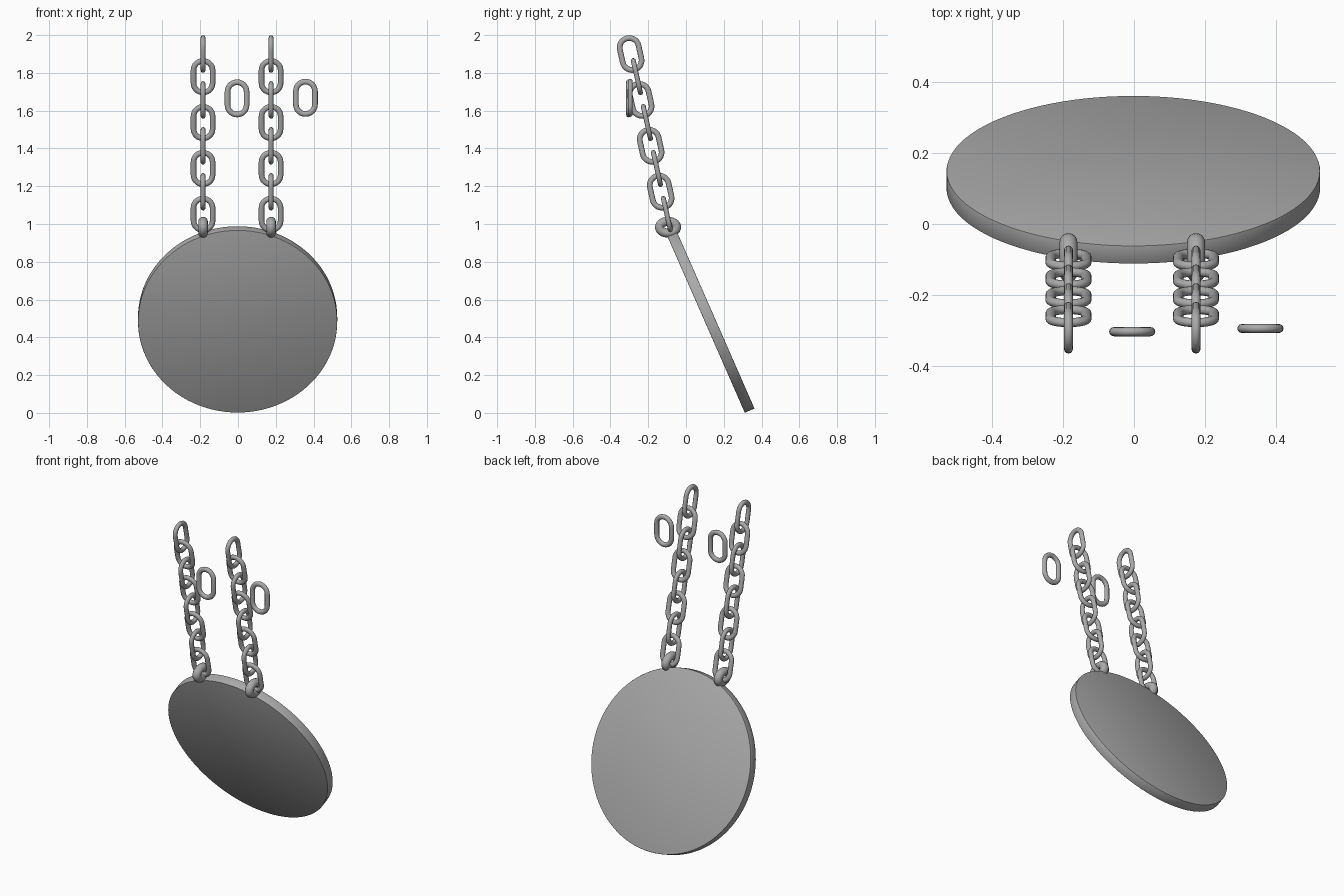
import bpy, bmesh, math
from mathutils import Matrix, Vector

if "Cube" in bpy.data.objects:
    bpy.data.objects.remove(bpy.data.objects["Cube"])

steel = bpy.data.materials.new("worn grey")
steel.diffuse_color = (0.4, 0.4, 0.4, 1)
steel.use_nodes = True
steel.node_tree.nodes["Principled BSDF"].inputs["Base Color"].default_value = steel.diffuse_color


def finish(bm, name, matrix, angle=40):
    bmesh.ops.recalc_face_normals(bm, faces=bm.faces)
    me = bpy.data.meshes.new(name)
    bm.to_mesh(me)
    bm.free()
    me.materials.append(steel)
    ob = bpy.data.objects.new(name, me)
    ob.matrix_world = matrix
    bpy.context.collection.objects.link(ob)
    bpy.ops.object.select_all(action='DESELECT')
    ob.select_set(True)
    bpy.context.view_layer.objects.active = ob
    bpy.ops.object.shade_smooth_by_angle(angle=math.radians(angle))
    return ob


def swept_ring(name, path, r_in, r_out, matrix, sides=12):
    """Closed tube in the local XZ plane; path = (centre, outward normal)."""
    bm = bmesh.new()
    rings = []
    for c, n in path:
        ring = []
        for k in range(sides):
            a = 2 * math.pi * k / sides
            p = c + n * (r_in * math.cos(a)) + Vector((0, r_out * math.sin(a), 0))
            ring.append(bm.verts.new(p))
        rings.append(ring)
    for i, a in enumerate(rings):
        b = rings[(i + 1) % len(rings)]
        for k in range(sides):
            m = (k + 1) % sides
            bm.faces.new((a[k], a[m], b[m], b[k]))
    return finish(bm, name, matrix, 80)


def link(name, x, y, z, tilt=0.0, turned=False):
    """Stadium link, 0.13 wide and 0.2 long."""
    rad, half, seg = 0.0505, 0.035, 14
    path = []
    for s, start in ((1, 0), (-1, math.pi)):
        for i in range(seg + 1):
            a = start + math.pi * i / seg
            n = Vector((math.cos(a), 0, math.sin(a)))
            path.append((n * rad + Vector((0, 0, s * half)), n))
    mat = Matrix.Translation((x, y, z)) @ Matrix.Rotation(tilt, 4, 'X')
    if turned:
        mat = mat @ Matrix.Rotation(math.pi / 2, 4, 'Z')
    swept_ring(name, path, 0.0148, 0.013, mat)


# Tilted round board with slightly softened rim
bm = bmesh.new()
bmesh.ops.create_cone(bm, cap_ends=True, segments=96, radius1=0.5275,
                      radius2=0.5275, depth=0.056)
rim = [e for e in bm.edges if any(len(f.verts) > 4 for f in e.link_faces)]
bmesh.ops.bevel(bm, geom=rim, offset=0.003, segments=2, affect='EDGES', profile=0.5)
finish(bm, "round_board", Matrix.Translation((-0.002, 0.125, 0.495))
       @ Matrix.Rotation(math.radians(-66.3), 4, 'X'))

tilt = math.radians(12.5)
for side, x in (("left", -0.185), ("right", 0.175)):
    # Chain of alternating links
    for i in range(4):
        link(f"{side}_chain_link_{2 * i}", x, -0.293 + 0.053 * i,
             1.9 - 0.243 * i, tilt, True)
        link(f"{side}_chain_link_{2 * i + 1}", x, -0.26 + 0.053 * i,
             1.78 - 0.243 * i, tilt)
    # Thick eye ring through the board edge
    path = []
    for i in range(32):
        a = 2 * math.pi * i / 32
        c = Vector((0.045 * math.cos(a), 0, 0.031 * math.sin(a)))
        n = Vector((math.cos(a) / 0.045, 0, math.sin(a) / 0.031)).normalized()
        path.append((c, n))
    swept_ring(f"{side}_eye_ring", path, 0.024, 0.025,
               Matrix.Translation((x, -0.095, 0.983))
               @ Matrix.Rotation(math.pi / 2, 4, 'Z'), 16)

# Two loose upright links
link("loose_link_middle", -0.005, -0.304, 1.665)
link("loose_link_right", 0.357, -0.295, 1.668)
